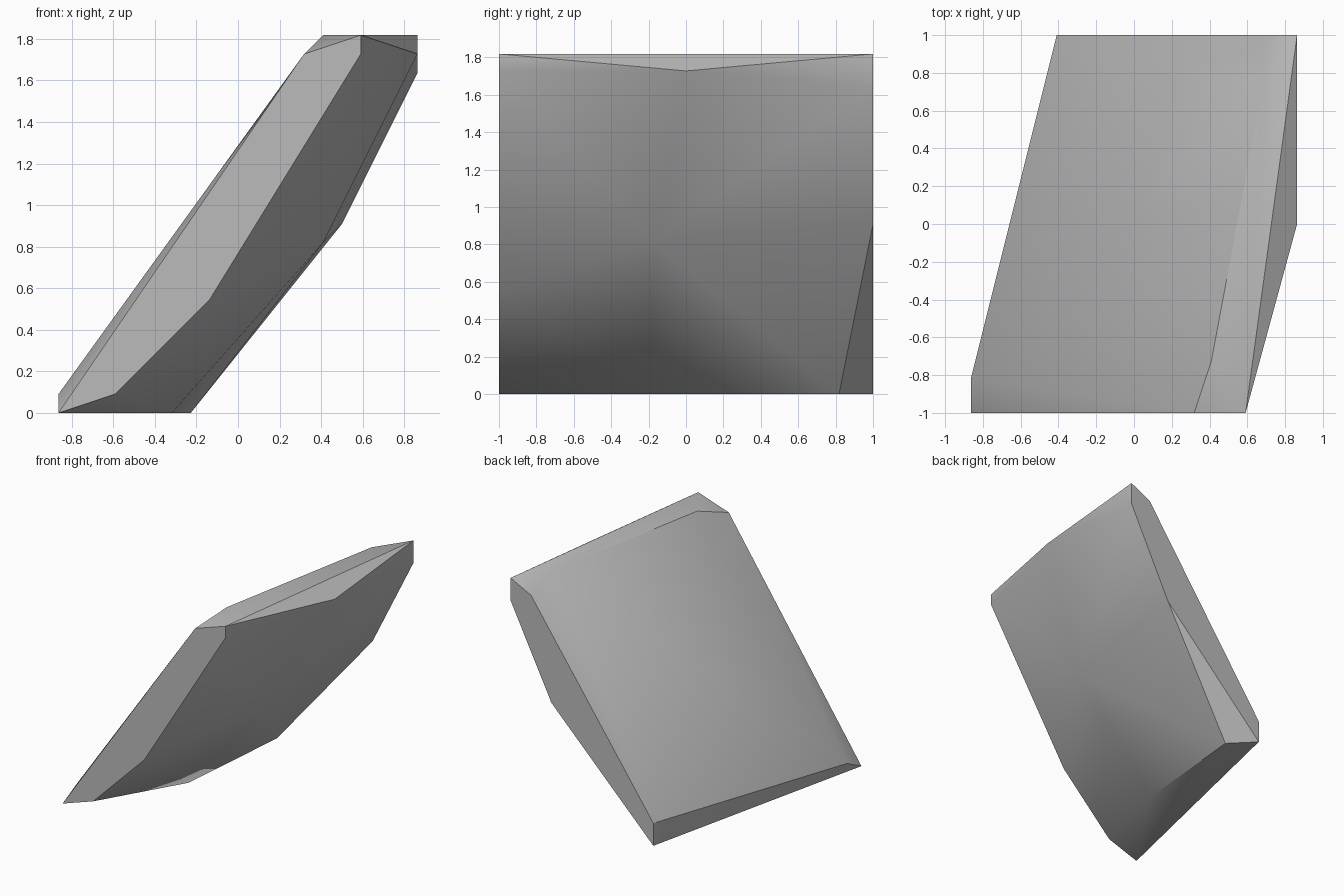
import bpy
import bmesh
import math
from mathutils import Vector

cube = bpy.data.objects.get("Cube")
if cube:
    bpy.data.objects.remove(cube, do_unlink=True)

# One plain stone grey
grey = bpy.data.materials.new("stone_grey")
grey.use_nodes = True
colour = (0.5, 0.5, 0.5, 1)
grey.diffuse_color = colour
grey.node_tree.nodes["Principled BSDF"].inputs["Base Color"].default_value = colour

# Corner points of the leaning slab, in grid steps from its lowest corner
STEP = 1 / 11
front_rim = [(0, 0, 0), (13, 0, 19), (16, 0, 20), (16, 0, 19), (8, 0, 6), (3, 0, 1)]
back_rim = [(5, 22, 0), (5, 22, 2), (17, 22, 19), (19, 22, 20), (19, 22, 18), (15, 22, 10)]
upper_bevel = [(0, 2, 1), (14, 3, 20), (17, 19, 20)]
under_side = [(6, 9, 0), (7, 20, 0), (14, 9, 9), (19, 11, 19)]

# Wrap the corners in a faceted shell
bm = bmesh.new()
for corner in front_rim + back_rim + upper_bevel + under_side:
    bm.verts.new((Vector(corner) - Vector((9.5, 11, 0))) * STEP)
hull = bmesh.ops.convex_hull(bm, input=bm.verts[:])
loose = [v for v in bm.verts if not v.link_faces]
bmesh.ops.delete(bm, geom=loose, context='VERTS')
bmesh.ops.dissolve_limit(bm, angle_limit=math.radians(0.5),
                         verts=bm.verts[:], edges=bm.edges[:])
bmesh.ops.recalc_face_normals(bm, faces=bm.faces[:])

mesh = bpy.data.meshes.new("leaning_slab")
bm.to_mesh(mesh)
bm.free()
mesh.materials.append(grey)
slab = bpy.data.objects.new("leaning_slab", mesh)
bpy.context.collection.objects.link(slab)

# Soft shading across the shallow facets, crisp at the rims
bpy.ops.object.select_all(action='DESELECT')
slab.select_set(True)
bpy.context.view_layer.objects.active = slab
bpy.ops.object.shade_smooth_by_angle(angle=math.radians(32))
